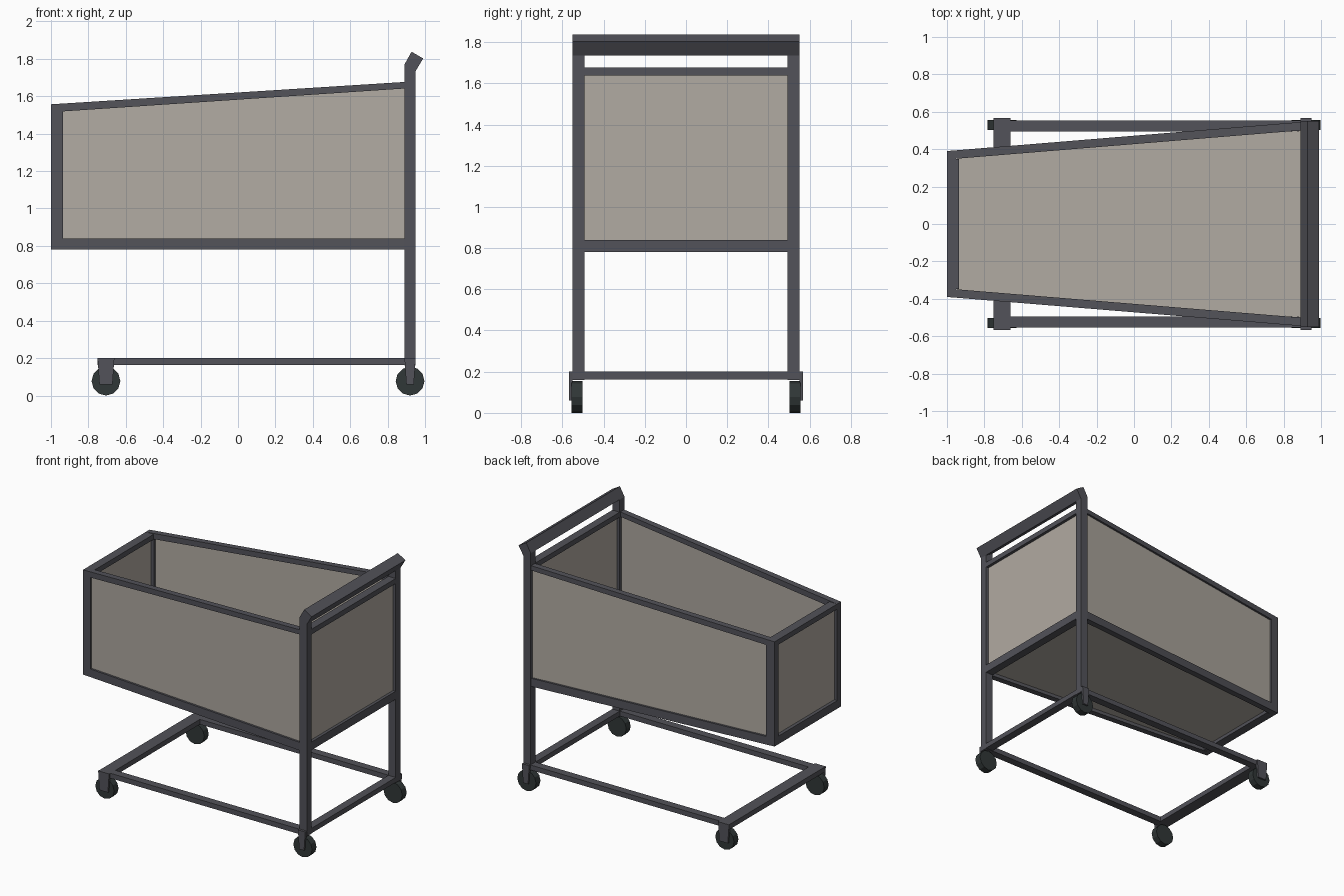
import bpy, bmesh, math
from mathutils import Matrix

if "Cube" in bpy.data.objects:
    bpy.data.objects.remove(bpy.data.objects["Cube"])


def material(name, rgb):
    m = bpy.data.materials.new(name)
    m.diffuse_color = (*rgb, 1)
    m.use_nodes = True
    m.node_tree.nodes["Principled BSDF"].inputs["Base Color"].default_value = m.diffuse_color
    return m


METAL = material("dark grey metal", (0.085, 0.085, 0.1))
PANEL = material("beige panel", (0.44, 0.405, 0.36))
RUBBER = material("black rubber", (0.03, 0.038, 0.038))


def finish(name, bm, mat, mirror=False):
    bmesh.ops.recalc_face_normals(bm, faces=bm.faces)
    me = bpy.data.meshes.new(name)
    bm.to_mesh(me)
    bm.free()
    me.materials.append(mat)
    ob = bpy.data.objects.new(name, me)
    bpy.context.collection.objects.link(ob)
    if mirror:
        mod = ob.modifiers.new("mirror", "MIRROR")
        mod.use_axis = (False, True, False)
        mod.use_mirror_merge = False
    return ob


def beam(name, a, b, mat=METAL, mirror=False):
    """Bar between two upright end sections, each (x, y0, y1, z0, z1)."""
    bm = bmesh.new()
    rings = []
    for x, y0, y1, z0, z1 in (a, b):
        rings.append([bm.verts.new((x, y, z)) for y, z in
                      ((y0, z0), (y1, z0), (y1, z1), (y0, z1))])
    bm.faces.new(rings[0])
    bm.faces.new(rings[1])
    for i in range(4):
        j = (i + 1) % 4
        bm.faces.new((rings[0][i], rings[0][j], rings[1][j], rings[1][i]))
    return finish(name, bm, mat, mirror)


def box(name, x0, x1, y0, y1, z0, z1, mat=METAL, mirror=False):
    return beam(name, (x0, y0, y1, z0, z1), (x1, y0, y1, z0, z1), mat, mirror)


def extrude_y(name, pts, y0, y1, mat=METAL, mirror=False):
    """Side profile in x, z pushed from y0 to y1."""
    bm = bmesh.new()
    a, b = ([bm.verts.new((x, y, z)) for x, z in pts] for y in (y0, y1))
    bm.faces.new(a)
    bm.faces.new(b)
    for i in range(len(pts)):
        j = (i + 1) % len(pts)
        bm.faces.new((a[i], a[j], b[j], b[i]))
    return finish(name, bm, mat, mirror)


# Outer side line of the tapered basket
def side(x):
    return 0.39 + (x + 1) * 0.16 / 1.95


def rim(x):
    return 1.557 + (x + 1) * 0.12 / 1.9


XF, XI, XR, XE = -1.0, -0.935, 0.89, 0.95
T = 0.045

# Upright rear posts and push handle
extrude_y("rear_post", [(XR, 0.16), (XE, 0.16), (XE, 1.735), (XR, 1.77)],
          0.493, 0.55, mirror=True)
extrude_y("push_handle", [(XR, 1.77), (0.928, 1.838), (0.99, 1.802), (XE, 1.735)],
          -0.55, 0.55)

# Basket frame
beam("front_corner_post", (XF, side(XF) - T, side(XF), 0.78, rim(XF)),
     (XI, side(XI) - T, side(XI), 0.78, rim(XI)), mirror=True)
beam("basket_bottom_side_rail", (XI, side(XI) - T, side(XI), 0.78, 0.84),
     (XR, side(XR) - T, side(XR), 0.78, 0.84), mirror=True)
beam("basket_top_side_rail", (XI, side(XI) - T, side(XI), rim(XI) - 0.042, rim(XI)),
     (XR, side(XR) - T, side(XR), rim(XR) - 0.035, rim(XR)), mirror=True)
for end, x0, x1, w, top in (("front", XF, XI, 0.347, rim(XF)), ("rear", XR, XE, 0.495, 1.677)):
    box(end + "_bottom_rail", x0, x1, -w, w, 0.78, 0.84)
    box(end + "_top_rail", x0, x1, -w, w, top - 0.038, top)

# Basket panels, set into the middle of the frame
beam("side_panel", (XI, side(XI) - 0.03, side(XI) - 0.015, 0.83, rim(XI) - 0.035),
     (XR, side(XR) - 0.03, side(XR) - 0.015, 0.83, rim(XR) - 0.028), PANEL, True)
box("front_panel", -0.975, -0.96, -0.355, 0.355, 0.83, rim(XF) - 0.03, PANEL)
box("rear_panel", 0.913, 0.928, -0.5, 0.5, 0.83, 1.645, PANEL)
beam("floor_panel", (-0.945, -0.36, 0.36, 0.805, 0.82),
     (0.9, -0.5, 0.5, 0.805, 0.82), PANEL)

# Base frame
box("base_side_rail", -0.67, 0.9, 0.495, 0.553, 0.163, 0.2, mirror=True)
box("base_front_bar", -0.75, -0.66, -0.555, 0.555, 0.163, 0.2)
box("base_rear_bar", XR, XE, -0.55, 0.55, 0.163, 0.2)

# Wheel brackets and wheels
R = 0.077
for end, x, half in (("front", -0.706, 0.045), ("rear", 0.92, 0.03)):
    low = half - 0.01
    extrude_y(end + "_wheel_bracket",
              [(x - half, 0.2), (x + half, 0.2), (x + low, 0.06), (x - low, 0.06)],
              0.55, 0.568, mirror=True)
    bm = bmesh.new()
    bmesh.ops.create_cone(bm, cap_ends=True, segments=12, radius1=R, radius2=R, depth=0.052,
                          matrix=Matrix.Translation((x, 0.529, R))
                          @ Matrix.Rotation(math.pi / 2, 4, "X"))
    finish(end + "_wheel", bm, RUBBER, True)
